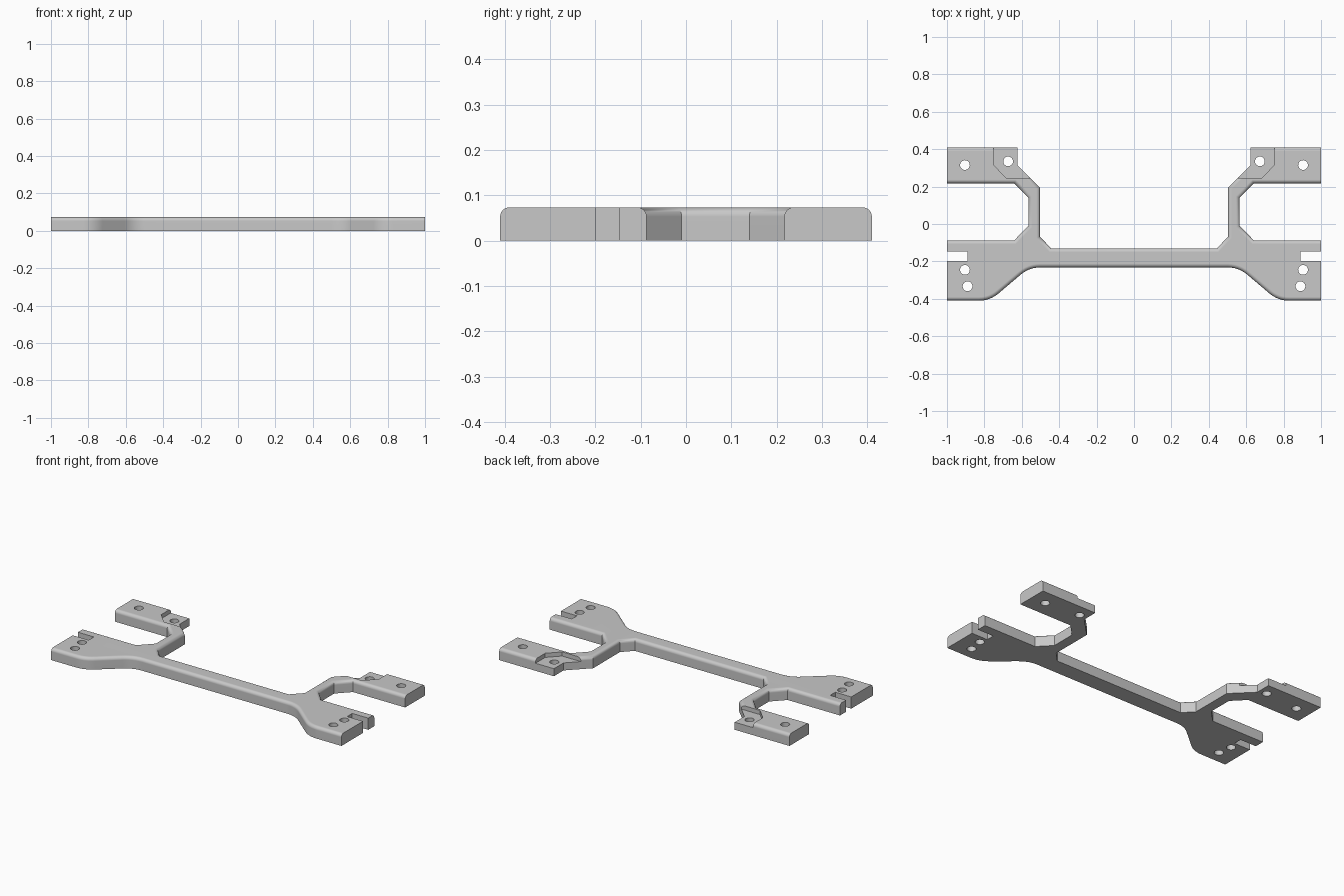
import bpy, bmesh
from math import pi
from mathutils import Vector

if "Cube" in bpy.data.objects:
    bpy.data.objects.remove(bpy.data.objects["Cube"], do_unlink=True)

HEIGHT, FILLET, RECESS_Z = 0.073, 0.02, 0.047

grey = bpy.data.materials.new("plain grey")
grey.use_nodes = True
colour = (0.58, 0.58, 0.58, 1)
grey.diffuse_color = colour
grey.node_tree.nodes["Principled BSDF"].inputs["Base Color"].default_value = colour


def prism(name, points, z0, z1, fillet=0):
    """Extrude an outline; optionally round the top rim, except at the ends."""
    bm = bmesh.new()
    face = bm.faces.new([bm.verts.new((x, y, z0)) for x, y in points])
    top = bmesh.ops.extrude_face_region(bm, geom=[face])["geom"]
    for v in top:
        if isinstance(v, bmesh.types.BMVert):
            v.co.z = z1
    bmesh.ops.recalc_face_normals(bm, faces=bm.faces)
    if fillet:
        rim = [e for e in bm.edges
               if all(v.co.z > z1 - 1e-4 for v in e.verts)
               and not all(abs(v.co.x) > 0.999 for v in e.verts)]
        bmesh.ops.bevel(bm, geom=rim, offset=fillet, segments=6, profile=0.5,
                        affect='EDGES', clamp_overlap=True)
    mesh = bpy.data.meshes.new(name)
    bm.to_mesh(mesh)
    bm.free()
    obj = bpy.data.objects.new(name, mesh)
    bpy.context.collection.objects.link(obj)
    mesh.materials.append(grey)
    return obj


def rounded(before, corner, after, cut, steps=6):
    """Replace a corner by a smooth curve starting at distance cut from it."""
    b, c, a = Vector(before), Vector(corner), Vector(after)
    p = c + (b - c).normalized() * cut
    q = c + (a - c).normalized() * cut
    curve = []
    for i in range(steps + 1):
        t = i / steps
        curve.append(tuple(p * (1 - t) ** 2 + c * 2 * t * (1 - t) + q * t * t))
    return curve


def cut(target, cutter):
    mod = target.modifiers.new("cut", 'BOOLEAN')
    mod.operation, mod.solver, mod.object = 'DIFFERENCE', 'EXACT', cutter
    bpy.context.view_layer.objects.active = target
    bpy.ops.object.modifier_apply(modifier=mod.name)
    bpy.data.objects.remove(cutter, do_unlink=True)


# Outline of one half: front edge, front pad, curved-in arm, rear pad, beam back
waist, hip, front_end = (0.56, -0.232), (0.77, -0.41), (1, -0.41)
half = rounded((0, -0.232), waist, hip, 0.06) + rounded(waist, hip, front_end, 0.06)
half += [front_end, (1, -0.087), (0.64, -0.087), (0.565, -0.01), (0.565, 0.14),
         (0.64, 0.217), (1, 0.217), (1, 0.41), (0.623, 0.41), (0.623, 0.315),
         (0.503, 0.195), (0.503, -0.068), (0.443, -0.13)]
outline = half + [(-x, y) for x, y in reversed(half)]
plate = prism("bracket_plate", outline, 0, HEIGHT, FILLET)

for side in (1, -1):
    # Notch in the end of the front pad
    notch = [(0.89, -0.198), (1.1, -0.198), (1.1, -0.147), (0.89, -0.147)]
    cut(plate, prism("notch_cutter", [(side * x, y) for x, y in notch], -0.1, 0.2))
    # Lowered seat at the inner corner of the rear pad
    seat = [(0.75, 0.5), (0.75, 0.315), (0.682, 0.245), (0.45, 0.245), (0.45, 0.5)]
    cut(plate, prism("seat_cutter", [(side * x, y) for x, y in seat], RECESS_Z, 0.2))
    # Screw holes
    for x, y in ((0.904, 0.315), (0.673, 0.335), (0.904, -0.245), (0.89, -0.333)):
        bpy.ops.mesh.primitive_cylinder_add(vertices=32, radius=0.026, depth=0.5,
                                            location=(side * x, y, 0))
        cut(plate, bpy.context.object)

# Smooth fillets with crisp edges
bpy.ops.object.select_all(action='DESELECT')
plate.select_set(True)
bpy.context.view_layer.objects.active = plate
bpy.ops.object.shade_smooth_by_angle(angle=pi / 6)
normals = plate.modifiers.new("even_shading", 'WEIGHTED_NORMAL')
normals.keep_sharp = True
